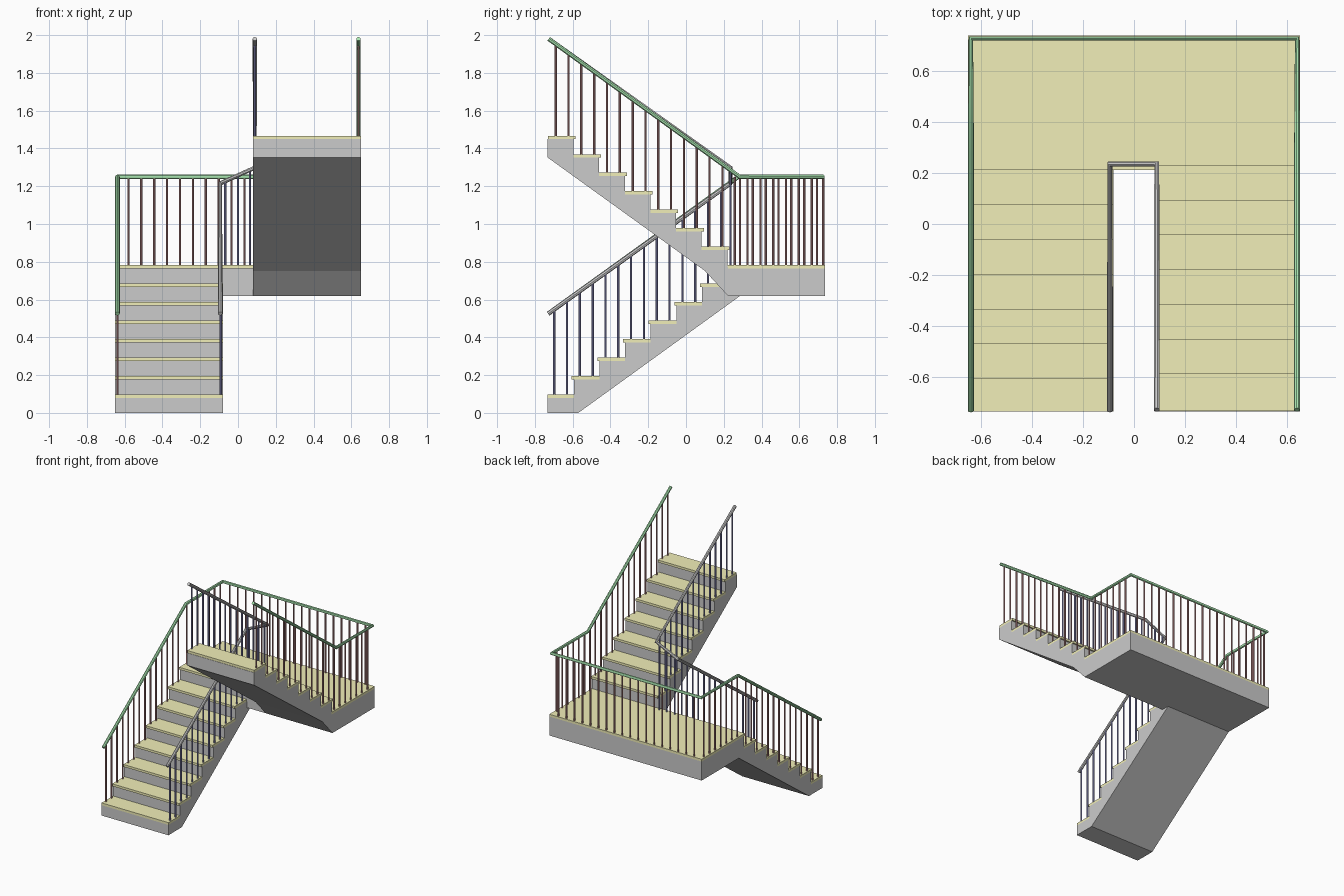
import bpy, bmesh, math
from mathutils import Matrix, Vector

if "Cube" in bpy.data.objects:
    bpy.data.objects.remove(bpy.data.objects["Cube"])

XI, XO, Y0, Y1 = 0.08, 0.65, -0.734, 0.737     # flight edges and overall depth
RISE, RUN, N, T = 0.0978, 0.1358, 7, 0.018     # step rise, run, count, tread thickness
ZL = RISE * (N + 1)                            # landing level
BASE_LO, BASE_UP, FRONT = -0.741, 0.230, 0.212 # first nosings, landing nosing
NOSE, LAP = 0.011, 0.147                       # nosing overhang, tread depth
RX, RY, SLOPE = 0.638, 0.726, 0.72             # rail lines


def material(name, color):
    m = bpy.data.materials.new(name)
    m.diffuse_color = (*color, 1)
    m.use_nodes = True
    m.node_tree.nodes["Principled BSDF"].inputs["Base Color"].default_value = m.diffuse_color
    return m


YELLOW = material("tread_yellow", (0.88, 0.86, 0.48))
GREEN = material("rail_green", (0.40, 0.80, 0.44))
RED = material("baluster_red", (0.50, 0.25, 0.25))
BLUE = material("baluster_blue", (0.30, 0.30, 0.58))


def finish(name, bm, mat=None):
    bmesh.ops.recalc_face_normals(bm, faces=bm.faces)
    me = bpy.data.meshes.new(name)
    bm.to_mesh(me)
    bm.free()
    ob = bpy.data.objects.new(name, me)
    bpy.context.collection.objects.link(ob)
    if mat:
        me.materials.append(mat)
    return ob


def add_box(bm, x0, x1, y0, y1, z0, z1):
    m = Matrix.Translation(((x0 + x1) / 2, (y0 + y1) / 2, (z0 + z1) / 2))
    m = m @ Matrix.Diagonal((x1 - x0, y1 - y0, z1 - z0, 1))
    bmesh.ops.create_cube(bm, size=1, matrix=m)


def extrude_profile(name, pts, x0, x1):
    bm = bmesh.new()
    f = bm.faces.new([bm.verts.new((x0, y, z)) for y, z in pts])
    r = bmesh.ops.extrude_face_region(bm, geom=[f])
    vs = [v for v in r["geom"] if isinstance(v, bmesh.types.BMVert)]
    bmesh.ops.translate(bm, verts=vs, vec=(x1 - x0, 0, 0))
    return finish(name, bm)


def smooth(ob):
    bpy.ops.object.select_all(action='DESELECT')
    ob.select_set(True)
    bpy.context.view_layer.objects.active = ob
    bpy.ops.object.shade_smooth_by_angle(angle=math.radians(40))


# lower flight body: sloped soffit below, stepped top
pts = [(Y0, 0), (-0.57, 0), (0.285, ZL - 0.164), (FRONT + NOSE, ZL - 0.164), (FRONT + NOSE, N * RISE - T)]
for k in range(N, 0, -1):
    y = max(Y0, BASE_LO + (k - 1) * RUN + NOSE) if k > 1 else Y0
    pts.append((y, k * RISE - T))
    if k > 1:
        pts.append((y, (k - 1) * RISE - T))
extrude_profile("lower_flight", pts, -XO, -XI)

# upper flight body, climbing back toward the front
pts = [(Y0, 1.353), (0.10, 0.752), (FRONT + NOSE, ZL - 0.164), (FRONT + NOSE, ZL - T / 2)]
for k in range(1, N + 1):
    y = BASE_UP - (k - 1) * RUN - NOSE
    pts += [(y, ZL + (k - 1) * RISE - (T if k > 1 else T / 2)), (y, ZL + k * RISE - T)]
pts.append((Y0, ZL + N * RISE - T))
extrude_profile("upper_flight", pts, XI, XO)

# landing body
bm = bmesh.new()
add_box(bm, -XO, XO, FRONT + NOSE, Y1, ZL - 0.164, ZL - T)
finish("landing", bm)

# treads and landing floor
bm = bmesh.new()
for k in range(1, N + 1):
    a = BASE_LO + (k - 1) * RUN
    add_box(bm, -XO, -XI, max(a, Y0), a + LAP, k * RISE - T, k * RISE)
    b = BASE_UP - (k - 1) * RUN
    add_box(bm, XI, XO, max(b - LAP, Y0), b, ZL + k * RISE - T, ZL + k * RISE)
add_box(bm, -XO, XO, FRONT, Y1, ZL - T, ZL)
finish("treads", bm, YELLOW)


# handrails
def rail(name, path, mat=None):
    cu = bpy.data.curves.new(name, 'CURVE')
    cu.dimensions = '3D'
    cu.bevel_depth, cu.bevel_resolution, cu.use_fill_caps = 0.012, 2, True
    sp = cu.splines.new('POLY')
    sp.points.add(len(path) - 1)
    for p, co in zip(sp.points, path):
        p.co = (*co, 1)
    ob = bpy.data.objects.new(name, cu)
    bpy.context.collection.objects.link(ob)
    if mat:
        cu.materials.append(mat)
    bpy.ops.object.select_all(action='DESELECT')
    ob.select_set(True)
    bpy.context.view_layer.objects.active = ob
    bpy.ops.object.convert(target='MESH')
    smooth(bpy.context.view_layer.objects.active)


ZLO, ZUP, ZR = 0.525, 1.98, 1.25
rail("outer_handrail", [(-RX, -0.73, ZLO), (-RX, 0.277, ZR), (-RX, RY, ZR),
                        (RX, RY, ZR), (RX, 0.284, ZR), (RX, -0.727, ZUP)], GREEN)
rail("inner_handrail", [(-0.094, -0.73, ZLO), (-0.094, 0.235, 1.215),
                        (0.089, 0.235, 1.298), (0.089, -0.727, ZUP)])


# balusters, two to each tread
def add_rod(bm, x, y, z0, z1):
    m = Matrix.Translation((x, y, (z0 + z1) / 2))
    bmesh.ops.create_cone(bm, cap_ends=True, segments=8, radius1=0.006, radius2=0.006,
                          depth=z1 - z0, matrix=m)


outer, inner = bmesh.new(), bmesh.new()
for i in range(2 * N):
    y = -0.698 + i * RUN / 2
    floor, top = (i // 2 + 1) * RISE, ZLO + SLOPE * (y + 0.73)
    add_rod(outer, -RX, y, floor, top)
    add_rod(inner, -0.092, y, floor, top)
    y = -0.690 + i * RUN / 2
    floor, top = ZL + (N - i // 2) * RISE, ZUP - SLOPE * (y + 0.727)
    add_rod(outer, RX, y, floor, top)
    add_rod(inner, 0.089, y, floor, top)
for i in range(7):
    add_rod(outer, -RX, 0.286 + i * RUN / 2, ZL, ZR)
    add_rod(outer, RX, 0.258 + i * RUN / 2, ZL, ZR)
for i in range(18):
    add_rod(outer, -0.58 + i * 1.16 / 17, RY, ZL, ZR)
for x in (-0.068, 0, 0.063):
    add_rod(inner, x, 0.235, ZL, 1.257 + 0.453 * x)
smooth(finish("outer_balusters", outer, RED))
smooth(finish("inner_balusters", inner, BLUE))
